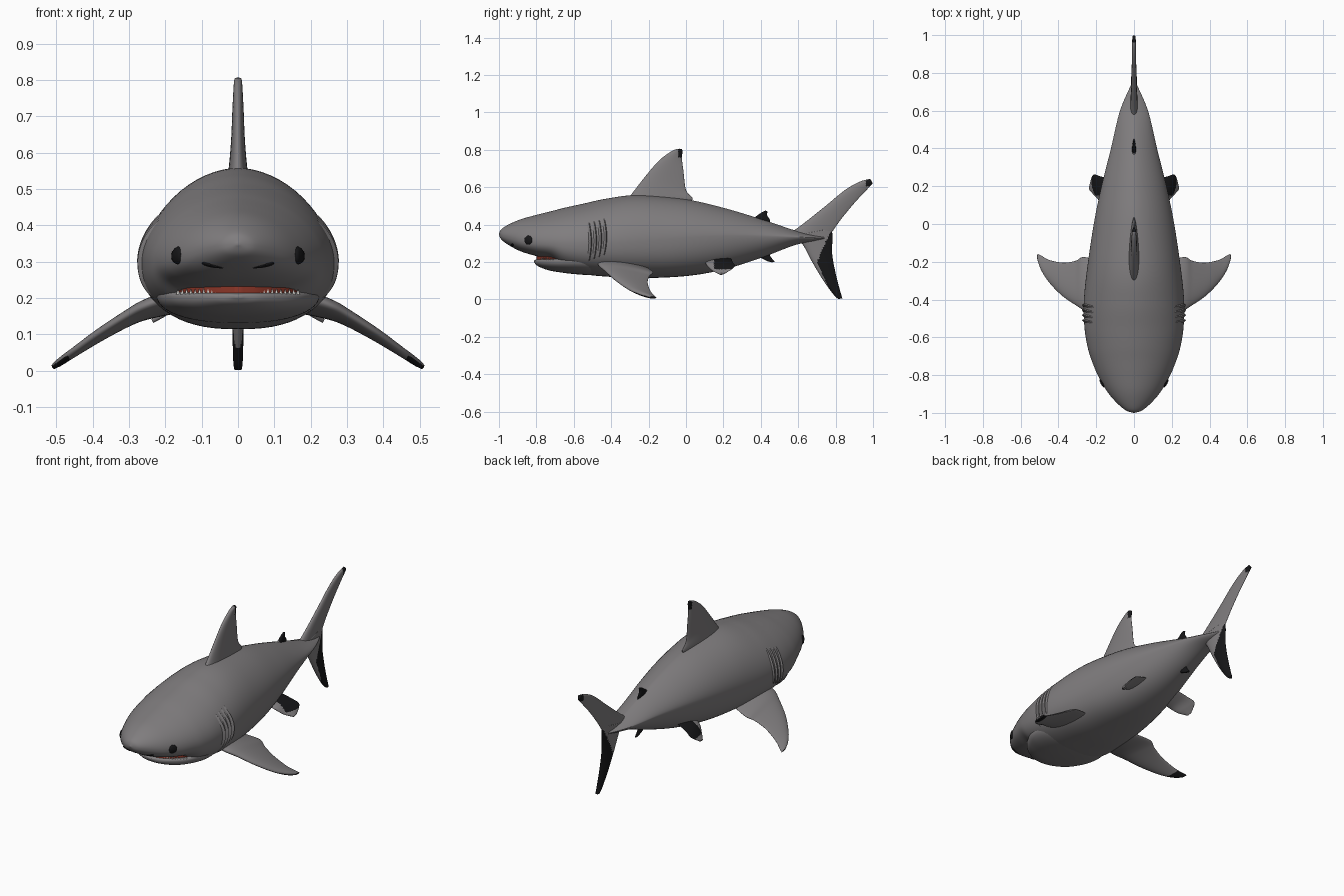
import bpy, bmesh, math
from mathutils import Vector

if "Cube" in bpy.data.objects:
    bpy.data.objects.remove(bpy.data.objects["Cube"])


def material(name, rgb):
    m = bpy.data.materials.new(name)
    m.diffuse_color = (*rgb, 1)
    m.use_nodes = True
    m.node_tree.nodes["Principled BSDF"].inputs["Base Color"].default_value = m.diffuse_color
    return m


GREY = material("skin grey", (0.215, 0.205, 0.21))
BLACK = material("tip black", (0.008, 0.008, 0.009))
RED = material("gum red", (0.25, 0.035, 0.02))
WHITE = material("tooth white", (0.6, 0.58, 0.55))


def finish(name, bm, mats, rule=None, mirror=False, smooth=True):
    bmesh.ops.recalc_face_normals(bm, faces=bm.faces)
    for f in bm.faces:
        f.smooth = smooth
        if rule:
            f.material_index = int(rule(f.calc_center_median(), f.normal))
    me = bpy.data.meshes.new(name)
    bm.to_mesh(me)
    bm.free()
    for m in mats:
        me.materials.append(m)
    ob = bpy.data.objects.new(name, me)
    bpy.context.collection.objects.link(ob)
    if mirror:
        ob.modifiers.new("mirror", 'MIRROR')
    return ob


def spline(rows, u):
    """Catmull-Rom through equal-length tuples, u in 0..1."""
    s = u * (len(rows) - 1)
    i = min(int(s), len(rows) - 2)
    t = s - i
    p1, p2 = rows[i], rows[i + 1]
    p0, p3 = rows[max(i - 1, 0)], rows[min(i + 2, len(rows) - 1)]
    return [0.5 * (2 * b + (c - a) * t + (2 * a - 5 * b + 4 * c - d) * t * t
                   + (3 * b - a - 3 * c + d) * t ** 3)
            for a, b, c, d in zip(p0, p1, p2, p3)]


def skin(rings):
    """Closed tube through equal rings of points, capped at both ends."""
    bm = bmesh.new()
    vs = [[bm.verts.new(p) for p in r] for r in rings]
    n = len(vs[0])
    for a, b in zip(vs, vs[1:]):
        for j in range(n):
            k = (j + 1) % n
            bm.faces.new((a[j], a[k], b[k], b[j]))
    bm.faces.new(vs[0])
    bm.faces.new(vs[-1])
    return bm


def power(v, e):
    return math.copysign(abs(v) ** e, v)


def top_exp(y):
    return 1.85 - 0.4 * min(1, max(0, (y + 0.2) / 0.7))


def bottom_exp(y):
    return 2.5 - 0.8 * min(1, max(0, (y + 0.1) / 0.7))


def hull(rows, steps, n=64, te=top_exp, be=bottom_exp):
    """Loft of superelliptic sections; rows are (y, top, bottom, mid, half width)."""
    rings = []
    for i in range(steps + 1):
        y, top, bot, mid, w = spline(rows, i / steps)
        ring = []
        for j in range(n):
            a = 2 * math.pi * j / n
            c, s = math.cos(a), math.sin(a)
            e = 2 / (te(y) if s >= 0 else be(y))
            h = top - mid if s >= 0 else mid - bot
            ring.append((w * power(c, e), y, mid + h * power(s, e)))
        rings.append(ring)
    return skin(rings)


BODY = [(-1, .352, .345, .348, .004), (-.985, .378, .318, .345, .046), (-.94, .405, .286, .335, .098),
        (-.88, .43, .256, .32, .147), (-.8, .452, .232, .31, .192), (-.72, .472, .212, .305, .225),
        (-.65, .49, .165, .30, .246), (-.55, .512, .136, .30, .262), (-.42, .54, .122, .30, .266),
        (-.25, .558, .114, .31, .25), (0, .535, .125, .33, .213), (.2, .49, .16, .34, .172),
        (.4, .43, .222, .34, .122), (.58, .37, .29, .335, .08), (.68, .345, .31, .33, .042),
        (.76, .335, .325, .33, .003)]


def body_x(y, z):
    """Half width of the body surface at a given length and height."""
    lo, hi = 0, 1
    for _ in range(30):
        m = (lo + hi) / 2
        lo, hi = (m, hi) if spline(BODY, m)[0] < y else (lo, m)
    _, top, bot, mid, w = spline(BODY, lo)
    e, h = (top_exp(y), top - mid) if z > mid else (bottom_exp(y), mid - bot)
    return w * max(0, 1 - abs((z - mid) / h) ** e) ** (1 / e)


# Body and head
finish("body", hull(BODY, 120), [GREY])

# Lower jaw and gum inside the open mouth
JAW = [(-.812, .208, .2, .204, .012), (-.80, .214, .184, .203, .06), (-.77, .217, .168, .203, .11),
       (-.73, .22, .155, .203, .155), (-.68, .225, .146, .205, .19), (-.6, .23, .136, .21, .222),
       (-.5, .23, .13, .21, .215), (-.4, .22, .135, .2, .15)]
finish("lower_jaw", hull(JAW, 40, 48, lambda y: 3, lambda y: 2.3), [GREY])
GUM = [(r[0] + .012, .25, .19, .22, r[4] * .95) for r in JAW[:6]]
finish("gum", hull(GUM, 30, 48, lambda y: 5, lambda y: 5), [RED])

# Teeth along the jaw arc
bm = bmesh.new()
for i in range(-14, 15):
    x = .165 * i / 14
    y = -.797 + .098 * (x / .18) ** 2
    b = [bm.verts.new((x + dx, y + dy, .21)) for dx, dy in ((-.005, 0), (.005, 0), (0, .006))]
    tip = bm.verts.new((x, y + .002, .226))
    bm.faces.new(b)
    for k in range(3):
        bm.faces.new((b[k], b[(k + 1) % 3], tip))
finish("teeth", bm, [WHITE], smooth=False)


def fin(name, rows, normal, rule=None, mirror=False, steps=48, n=24):
    """Lens-section fin through rows of (leading point, trailing point, half thickness)."""
    flat = [(*a, *b, t) for a, b, t in rows]
    nv = Vector(normal).normalized()
    rings = []
    for i in range(steps + 1):
        r = spline(flat, i / steps)
        a, b, th = Vector(r[:3]), Vector(r[3:6]), r[6]
        ring = []
        for j in range(2 * n):
            ang = math.pi * j / n
            t = (1 - math.cos(ang)) / 2
            thick = th * math.sin(ang) * (1.25 - .7 * t)
            ring.append(a.lerp(b, t) + nv * thick)
        rings.append(ring)
    return finish(name, skin(rings), [GREY, BLACK], rule, mirror)


def upright(rows):
    return [((0, *a), (0, *b), t) for a, b, t in rows]


# Fins on the centre line
fin("dorsal_fin", upright([
    ((-.34, .50), (-.03, .50), .035), ((-.29, .565), (.035, .535), .027), ((-.22, .655), (0, .585), .02),
    ((-.15, .737), (-.014, .69), .016), ((-.09, .785), (-.022, .755), .013),
    ((-.055, .803), (-.018, .79), .011), ((-.035, .806), (-.022, .803), .008)]),
    (1, 0, 0), lambda c, n: c.z > .76 and c.y > -.042)
fin("rear_dorsal_fin", upright([
    ((.34, .42), (.43, .40), .012), ((.375, .445), (.45, .42), .01),
    ((.405, .466), (.434, .45), .008), ((.425, .475), (.437, .47), .005)]),
    (1, 0, 0), lambda c, n: c.y > .375)
fin("anal_fin", upright([
    ((.36, .25), (.45, .27), .012), ((.39, .228), (.45, .235), .01),
    ((.43, .207), (.465, .213), .008), ((.46, .198), (.475, .202), .005)]),
    (1, 0, 0), lambda c, n: c.y > .39)
fin("tail_upper_lobe", upright([
    ((.55, .35), (.74, .31), .022), ((.62, .40), (.78, .36), .017), ((.74, .495), (.83, .43), .014),
    ((.85, .585), (.9, .515), .012), ((.93, .63), (.965, .585), .011), ((.985, .645), (.999, .62), .009)]),
    (1, 0, 0), lambda c, n: c.y > .962 and c.z > .605)
fin("tail_lower_lobe", upright([
    ((.57, .34), (.78, .38), .02), ((.62, .30), (.783, .33), .018), ((.675, .2), (.782, .24), .017),
    ((.735, .1), (.80, .14), .016), ((.79, .025), (.823, .05), .014), ((.815, .002), (.836, .006), .011)]),
    (1, 0, 0), lambda c, n: c.y > .70 + .45 * abs(c.z - .2))

# Paired side fins
fin("pectoral_fin", [
    ((.18, -.48, .205), (.18, -.2, .165), .032), ((.25, -.465, .18), (.265, -.175, .145), .026),
    ((.3, -.435, .155), (.31, -.195, .125), .021), ((.38, -.38, .105), (.375, -.205, .09), .017),
    ((.45, -.308, .055), (.45, -.19, .045), .013), ((.49, -.245, .026), (.49, -.168, .02), .011),
    ((.508, -.195, .011), (.511, -.158, .009), .007)],
    (.5, 0, .87), lambda c, n: c.x > .465 and n.z < -.3, True)
fin("pelvic_fin", [
    ((.11, .1, .21), (.11, .24, .22), .016), ((.165, .11, .185), (.17, .25, .2), .012),
    ((.2, .14, .155), (.215, .26, .175), .01), ((.235, .18, .135), (.235, .21, .14), .006)],
    (.5, 0, .87), lambda c, n: n.z > 0 and c.y > .15 and c.z > .162, True)

# Gill flaps following the body side
bm = bmesh.new()
for k in range(4):
    y0 = -.535 + .027 * k
    rows = []
    for i in range(25):
        u = i / 24
        z = .2 + .012 * k + (.215 - .006 * k) * u
        y = y0 + .012 * math.sin(math.pi * u)
        lift = .011 * math.sin(math.pi * u) ** .5 if 0 < i < 24 else 0
        rows.append([bm.verts.new((body_x(y + dy, z) + o, y + dy, z))
                     for dy, o in ((0, -.003), (.015, lift), (.021, -.003))])
    for a, b in zip(rows, rows[1:]):
        for j in range(2):
            bm.faces.new((a[j], a[j + 1], b[j + 1], b[j]))
finish("gill_flaps", bm, [GREY], None, True, False)


# Eyes and nostrils: thin domed patches on the head surface
def patch(name, y, z, ry, rz, n=24):
    bm = bmesh.new()
    rings = []
    for r, lift in ((.05, .006), (.5, .005), (.85, .004), (1, -.003)):
        ring = []
        for j in range(n):
            a = 2 * math.pi * j / n
            py, pz = y + ry * r * math.cos(a), z + rz * r * math.sin(a)
            ring.append(bm.verts.new((body_x(py, pz) + lift, py - lift * .7, pz)))
        rings.append(ring)
    bm.faces.new(rings[0])
    for p, q in zip(rings, rings[1:]):
        for j in range(n):
            k = (j + 1) % n
            bm.faces.new((p[j], p[k], q[k], q[j]))
    finish(name, bm, [BLACK], mirror=True)


patch("eye", -.843, .317, .022, .026)
patch("nostril", -.928, .29, .007, .009)
